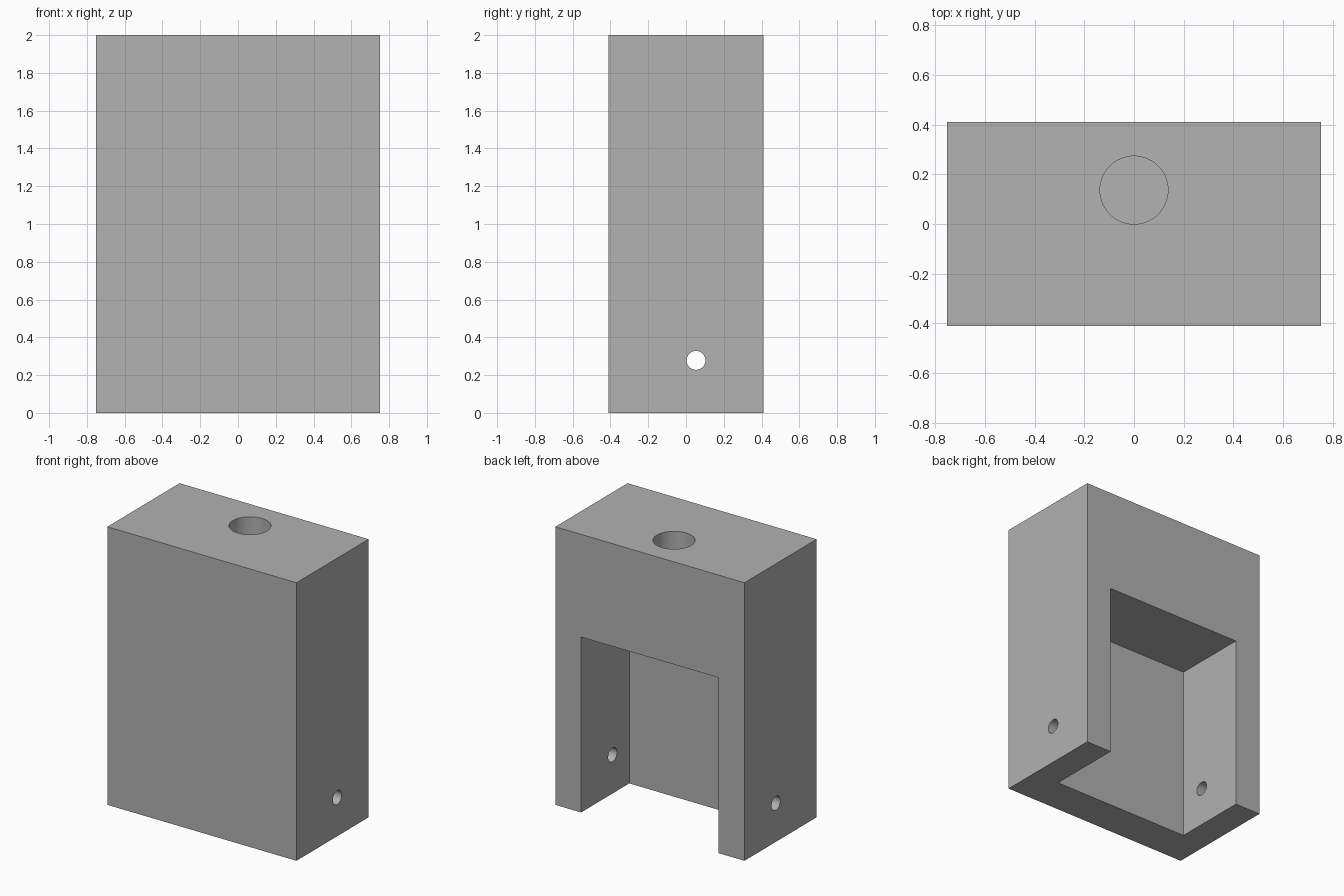
import bpy
import math

cube = bpy.data.objects.get("Cube")
if cube:
    bpy.data.objects.remove(cube, do_unlink=True)

WIDTH, DEPTH, HEIGHT = 1.505, 0.82, 2.0
SLOT_WIDTH, SLOT_DEPTH, SLOT_HEIGHT = 1.095, 0.547, 1.262
OVER = 0.1  # how far cutters reach past the surface

grey = bpy.data.materials.new("plain grey")
grey.use_nodes = True
colour = (0.445, 0.445, 0.445, 1)
grey.diffuse_color = colour
grey.node_tree.nodes["Principled BSDF"].inputs["Base Color"].default_value = colour


def box(name, low, high):
    centre = [(a + b) / 2 for a, b in zip(low, high)]
    bpy.ops.mesh.primitive_cube_add(size=1, location=centre)
    obj = bpy.context.object
    obj.name = name
    obj.scale = [b - a for a, b in zip(low, high)]
    bpy.ops.object.transform_apply(location=True, rotation=True, scale=True)
    obj.data.materials.append(grey)
    return obj


def rod(name, radius, length, centre, rotation=(0, 0, 0)):
    bpy.ops.mesh.primitive_cylinder_add(
        vertices=64, radius=radius, depth=length, location=centre, rotation=rotation)
    obj = bpy.context.object
    obj.name = name
    bpy.ops.object.transform_apply(location=True, rotation=True, scale=True)
    obj.data.materials.append(grey)
    return obj


def cut(target, cutter):
    cutter.hide_render = True
    mod = target.modifiers.new(cutter.name, "BOOLEAN")
    mod.operation = "DIFFERENCE"
    mod.solver = "EXACT"
    mod.object = cutter
    bpy.context.view_layer.objects.active = target
    bpy.ops.object.modifier_apply(modifier=mod.name)
    bpy.data.objects.remove(cutter, do_unlink=True)


# Solid block
body = box("housing_block", (-WIDTH / 2, -DEPTH / 2, 0), (WIDTH / 2, DEPTH / 2, HEIGHT))

# Slot open to the back and the bottom
slot_front = DEPTH / 2 - SLOT_DEPTH
cut(body, box("slot_cutter", (-SLOT_WIDTH / 2, slot_front, -OVER),
              (SLOT_WIDTH / 2, DEPTH / 2 + OVER, SLOT_HEIGHT)))

# Blind round socket in the top, centred over the slot
socket_depth = 0.55
cut(body, rod("socket_cutter", 0.137, socket_depth + OVER,
              (0, slot_front + SLOT_DEPTH / 2, HEIGHT + (OVER - socket_depth) / 2)))

# Pin hole through both side walls
cut(body, rod("pin_hole_cutter", 0.05, WIDTH + 2 * OVER,
              (0, 0.053, 0.278), (0, math.pi / 2, 0)))

# Smooth hole walls, sharp block edges
bpy.ops.object.select_all(action="DESELECT")
body.select_set(True)
bpy.context.view_layer.objects.active = body
bpy.ops.object.shade_smooth_by_angle(angle=math.radians(30))
